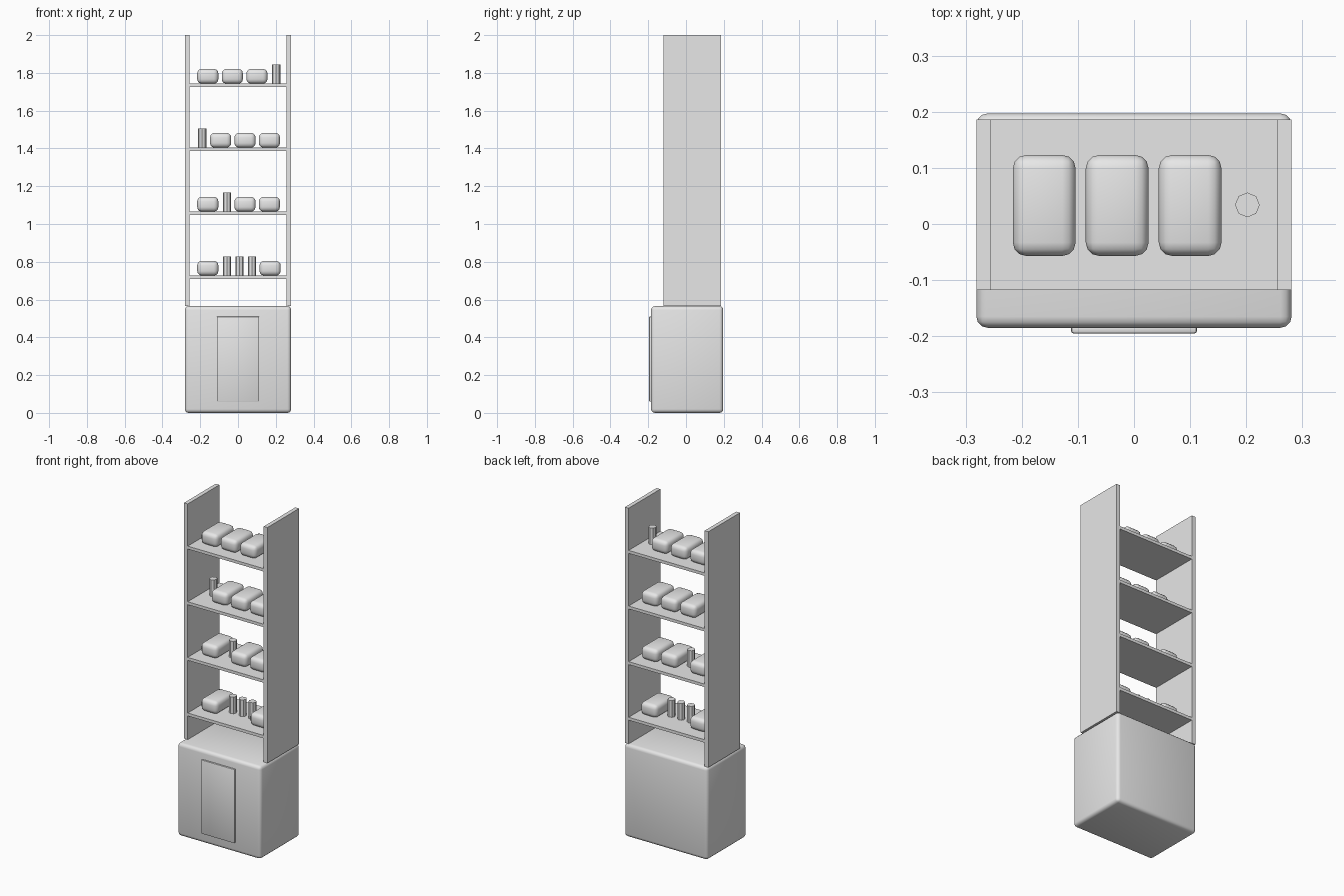
import bpy
import math

old = bpy.data.objects.get("Cube")
if old:
    bpy.data.objects.remove(old, do_unlink=True)

grey = bpy.data.materials.new("light_grey")
grey.use_nodes = True
grey.diffuse_color = (0.8, 0.8, 0.8, 1)
grey.node_tree.nodes["Principled BSDF"].inputs["Base Color"].default_value = (0.8, 0.8, 0.8, 1)


def box(name, low, high, bevel=0, segments=3):
    """Box between two corners, optionally with rounded edges."""
    bpy.ops.mesh.primitive_cube_add(size=1, location=[(a + b) / 2 for a, b in zip(low, high)])
    ob = bpy.context.object
    ob.name = name
    ob.scale = [b - a for a, b in zip(low, high)]
    bpy.ops.object.transform_apply(location=False, rotation=False, scale=True)
    ob.data.materials.append(grey)
    if bevel:
        mod = ob.modifiers.new("rounding", 'BEVEL')
        mod.width = bevel
        mod.segments = segments
        bpy.ops.object.modifier_apply(modifier=mod.name)
        bpy.ops.object.shade_smooth_by_angle(angle=math.radians(40))
    return ob


def jar(name, x, z):
    """Eight-sided jar standing at height z."""
    height = 0.102
    bpy.ops.mesh.primitive_cylinder_add(vertices=8, radius=0.022, depth=height,
                                        location=(x, 0.034, z + height / 2))
    ob = bpy.context.object
    ob.name = name
    ob.data.materials.append(grey)


# Cabinet and its door
half = 0.281
base_top = 0.565
box("cabinet", (-half, -0.185, 0), (half, 0.197, base_top), 0.02)
box("door", (-0.112, -0.195, 0.06), (0.112, -0.18, 0.51), 0.004, 2)

# Upright side panels
front, back, inner = -0.118, 0.186, 0.256
box("left_panel", (inner, front, base_top), (half, back, 2))
box("right_panel", (-half, front, base_top), (-inner, back, 2))

# Shelves, bottom to top, with the x positions of their containers and jars
shelves = [
    ([-0.16, 0.17], [-0.058, 0.008, 0.074]),
    ([-0.16, 0.037, 0.166], [-0.058]),
    ([-0.092, 0.037, 0.166], [-0.19]),
    ([-0.16, -0.03, 0.1], [0.202]),
]
for level, (containers, jars) in enumerate(shelves, 1):
    top = 0.727 + 0.3387 * (level - 1)
    box(f"shelf_{level}", (-inner, front, top - 0.018), (inner, back, top))
    for i, x in enumerate(containers, 1):
        box(f"container_{level}_{i}", (x - 0.056, -0.057, top),
            (x + 0.056, 0.123, top + 0.078), 0.024)
    for i, x in enumerate(jars, 1):
        jar(f"jar_{level}_{i}", x, top)
